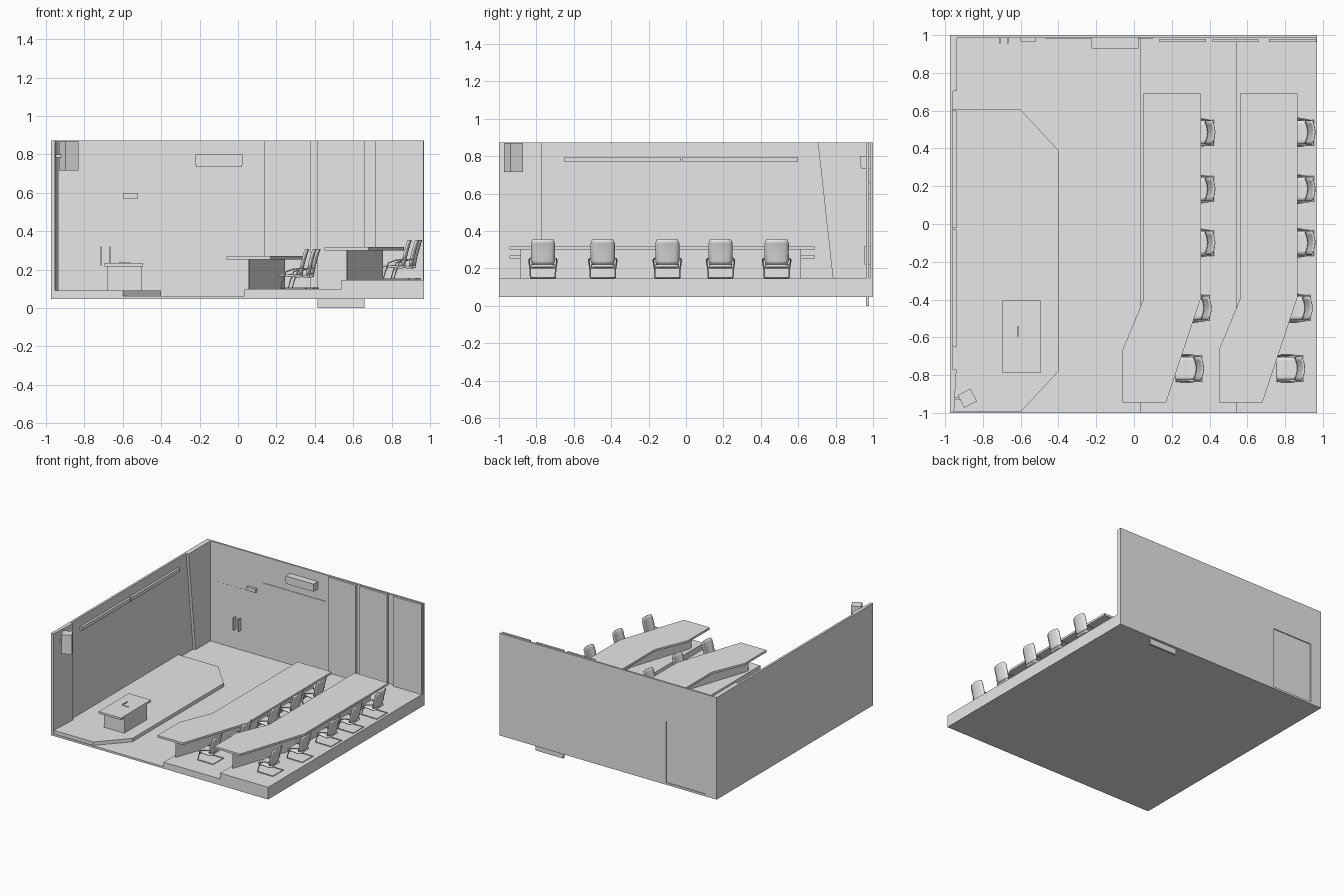
import bpy, bmesh, math
from mathutils import Vector, Matrix

cube = bpy.data.objects.get("Cube")
if cube:
    bpy.data.objects.remove(cube, do_unlink=True)

grey = bpy.data.materials.new("plain_grey")
grey.use_nodes = True
COLOR = (0.8, 0.8, 0.8, 1)
grey.diffuse_color = COLOR
grey.node_tree.nodes["Principled BSDF"].inputs["Base Color"].default_value = COLOR


def finish(name, bm):
    bmesh.ops.recalc_face_normals(bm, faces=bm.faces)
    mesh = bpy.data.meshes.new(name)
    bm.to_mesh(mesh)
    bm.free()
    mesh.materials.append(grey)
    obj = bpy.data.objects.new(name, mesh)
    bpy.context.collection.objects.link(obj)
    return obj


def box(name, x, y, z, turn=0):
    """Box from (low, high) ranges, optionally turned about its own z axis."""
    bm = bmesh.new()
    bmesh.ops.create_cube(bm, size=1)
    size = [r[1] - r[0] for r in (x, y, z)]
    mid = Vector([(r[0] + r[1]) / 2 for r in (x, y, z)])
    bm.transform(Matrix.Translation(mid) @ Matrix.Rotation(turn, 4, 'Z')
                 @ Matrix.Diagonal((*size, 1)))
    return finish(name, bm)


def prism(name, points, depth):
    """Extrude a planar outline along the depth vector."""
    bm = bmesh.new()
    face = bm.faces.new([bm.verts.new(p) for p in points])
    result = bmesh.ops.extrude_face_region(bm, geom=[face])
    verts = [g for g in result["geom"] if isinstance(g, bmesh.types.BMVert)]
    bmesh.ops.translate(bm, verts=verts, vec=depth)
    return finish(name, bm)


def slab(name, outline, z0, z1):
    return prism(name, [(x, y, z0) for x, y in outline], (0, 0, z1 - z0))


L, R, BASE, TOP = -0.975, 0.97, 0.047, 0.873
STEP1, STEP2 = 0.099, 0.146

# Stepped floor
profile = [(L, BASE), (R, BASE), (R, STEP2), (0.54, STEP2), (0.54, STEP1),
           (0.035, STEP1), (0.035, 0.063), (L, 0.063)]
prism("stepped_floor", [(x, -1, z) for x, z in profile], (0, 2, 0))

# Side wall with end panel and slanted corner panel
box("side_wall", (L, -0.958), (-1, 1), (BASE, TOP))
slab("side_wall_end_panel", [(-0.96, -1), (-0.953, -1), (-0.94, -0.77), (-0.96, -0.77)],
     0.06, TOP)
prism("slanted_corner_panel",
      [(-0.958, y, z) for y, z in ((0.705, TOP), (0.985, TOP), (0.985, 0.06), (0.795, 0.06))],
      (0.022, 0, 0))
for i, y in enumerate((-0.65, -0.02)):
    box(f"wall_light_{i + 1}", (-0.96, -0.94), (y, y + 0.62), (0.768, 0.797))

# Back wall around the door opening
DX0, DX1, DTOP = -0.875, -0.52, 0.56
box("back_wall_corner", (L, DX0), (0.985, 1), (BASE, TOP))
box("back_wall_main", (DX1, R), (0.985, 1), (BASE, TOP))
box("back_wall_lintel", (DX0, DX1), (0.985, 1), (DTOP, TOP))
box("door_threshold", (DX0, DX1), (0.985, 1), (BASE, 0.06))
box("double_door", (DX0, DX1), (0.984, 0.992), (0.06, DTOP))
for i, x in enumerate((-0.712, -0.668)):
    box(f"door_handle_{i + 1}", (x - 0.004, x + 0.004), (0.955, 0.985), (0.22, 0.32))
box("door_sign", (-0.6, -0.52), (0.965, 0.985), (0.57, 0.6))
box("wall_rail", (-0.47, 0.1), (0.981, 0.985), (0.655, 0.659))

# Hanging wall panels; the middle one reaches below the floor
for i, (x0, x1, z0) in enumerate(((0.135, 0.38, 0.06), (0.415, 0.66, 0), (0.715, 0.967, 0.06))):
    box(f"wall_panel_{i + 1}", (x0, x1), (0.963, 0.979), (z0, TOP))

# Air unit and corner speaker
box("air_unit", (-0.225, 0.025), (0.93, 0.985), (0.745, 0.8))
box("air_unit_vent", (-0.22, 0.02), (0.936, 0.985), (0.735, 0.745))
box("corner_speaker", (-0.92, -0.845), (-0.96, -0.885), (0.715, 0.87), math.radians(28))
box("speaker_bracket", (-0.96, -0.89), (-0.93, -0.915), (0.785, 0.8))

# Stage and lectern
slab("stage", [(-0.96, 0.605), (-0.6, 0.605), (-0.4, 0.39), (-0.4, -0.78),
               (-0.6, -0.995), (-0.96, -0.995)], 0.055, 0.091)
box("lectern_body", (-0.68, -0.5), (-0.74, -0.45), (0.09, 0.217))
box("lectern_top", (-0.695, -0.495), (-0.79, -0.405), (0.217, 0.234))
box("lectern_microphone", (-0.617, -0.612), (-0.6, -0.54), (0.234, 0.242))
box("lectern_microphone_base", (-0.617, -0.56), (-0.605, -0.596), (0.234, 0.238))


def tube(name, points, radius):
    curve = bpy.data.curves.new(name, 'CURVE')
    curve.dimensions = '3D'
    curve.bevel_depth = radius
    curve.bevel_resolution = 1
    curve.use_fill_caps = True
    spline = curve.splines.new('POLY')
    spline.points.add(len(points) - 1)
    for p, co in zip(spline.points, points):
        p.co = (*co, 1)
    curve.materials.append(grey)
    obj = bpy.data.objects.new(name, curve)
    bpy.context.collection.objects.link(obj)
    return obj


def shell(name, section, half_width, bow, thickness):
    """Sheet swept along y from an x-z section, bowed and rounded at its ends."""
    bm = bmesh.new()
    rows = []
    for i, (x, z) in enumerate(section):
        w = half_width * (0.88 if i in (0, len(section) - 1) else 1)
        rows.append([bm.verts.new((x - bow * (t / 3) ** 2, w * t / 3, z)) for t in range(-3, 4)])
    for a, b in zip(rows, rows[1:]):
        for j in range(6):
            bm.faces.new((a[j], a[j + 1], b[j + 1], b[j]))
    obj = finish(name, bm)
    mod = obj.modifiers.new("thickness", 'SOLIDIFY')
    mod.thickness = thickness
    mod.offset = 0
    for poly in obj.data.polygons:
        poly.use_smooth = True
    return obj


# Chair parts, with the top of the backrest at the local origin in x
def chair_parts():
    seat = shell("chair_seat", [(-0.15, 0.066), (-0.143, 0.073), (-0.1, 0.07),
                                (-0.05, 0.065), (-0.035, 0.07)], 0.062, 0, 0.012)
    back = shell("chair_back", [(-0.038, 0.075), (-0.034, 0.095), (-0.024, 0.14),
                                (-0.01, 0.19), (-0.003, 0.208)], 0.063, 0.014, 0.008)
    side = [(-0.04, 0.066, 0.108), (-0.085, 0.074, 0.102), (-0.12, 0.074, 0.09),
            (-0.135, 0.068, 0.05), (-0.148, 0.066, 0.005), (-0.01, 0.066, 0.005)]
    other = [(x, -y, z) for x, y, z in reversed(side)]
    frame = tube("chair_sled_frame", side + other, 0.004)
    bar = tube("chair_seat_bar", [(-0.13, -0.068, 0.058), (-0.13, 0.068, 0.058)], 0.004)
    return [seat, back, frame, bar]


# Two rows of tables, each one step higher
TABLE = [(0.05, 0.69), (0.355, 0.69), (0.355, -0.39), (0.17, -0.945),
         (-0.06, -0.945), (-0.06, -0.665), (0.05, -0.4)]
PANEL = [(0.06, -0.885), (0.245, -0.35), (0.245, 0.615), (0.225, 0.615),
         (0.225, -0.35), (0.055, -0.86)]
SEATS = [(0.43, 0.485), (0.43, 0.185), (0.43, -0.1), (0.41, -0.445), (0.37, -0.765)]
parts = chair_parts()
for row, (dx, floor) in enumerate(((0, STEP1), (0.51, STEP2))):
    slab(f"table_top_{row + 1}", [(x + dx, y) for x, y in TABLE], floor + 0.154, floor + 0.171)
    slab(f"table_panel_{row + 1}", [(x + dx, y) for x, y in PANEL], floor, floor + 0.154)
    for n, (x, y) in enumerate(SEATS):
        for part in parts:
            obj = part.copy()
            obj.name = f"{part.name}_{row + 1}_{n + 1}"
            obj.location = (x + dx + (0.025 if row and n > 2 else 0.02 * row), y, floor)
            # keep the upper row inside the floor edge
            obj.location.x = min(obj.location.x, R - 0.004)
            bpy.context.collection.objects.link(obj)
for part in parts:
    bpy.data.objects.remove(part, do_unlink=True)
